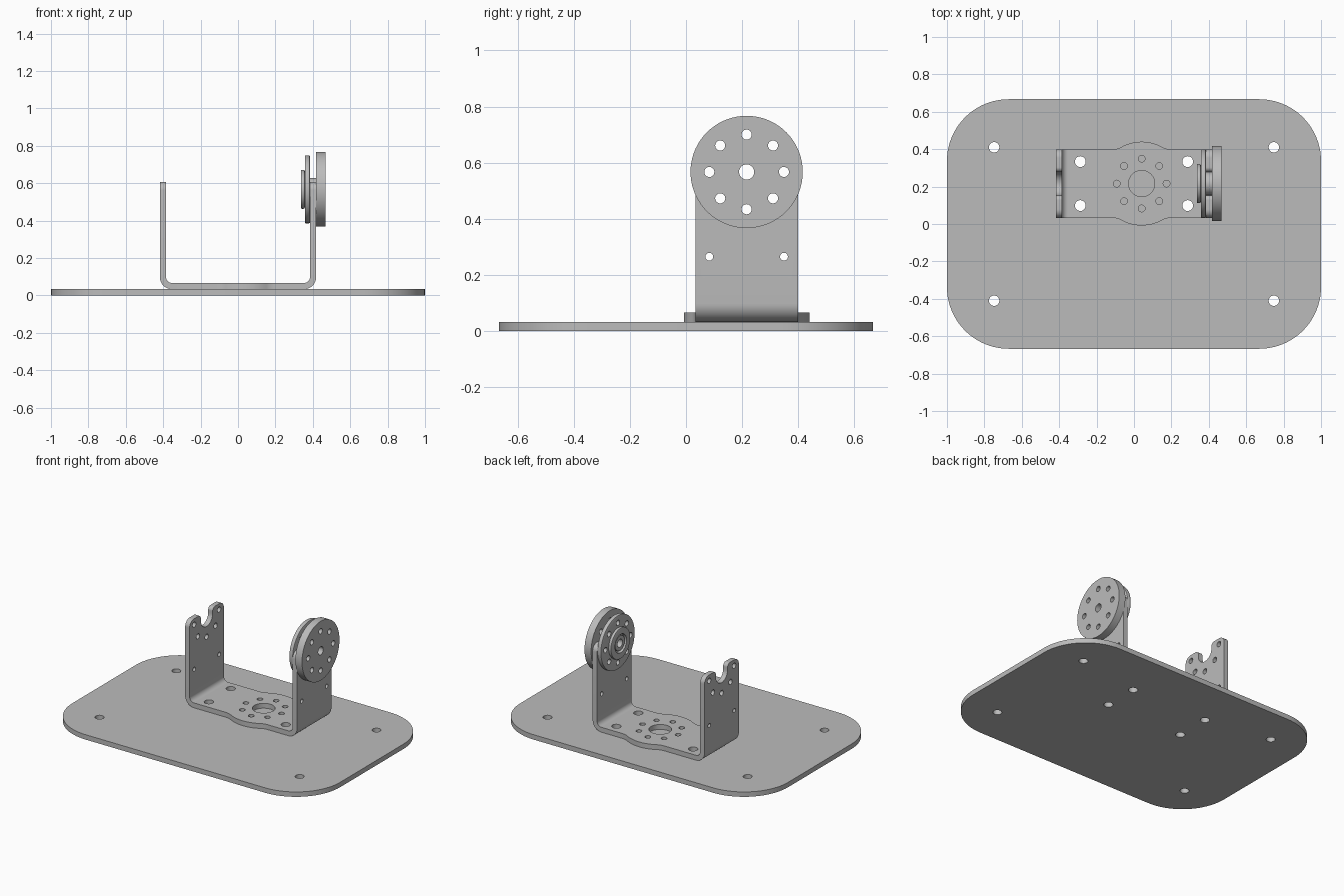
import bpy
import bmesh
from math import pi, cos, sin, sqrt, tan, atan2, radians
from mathutils import Matrix, Vector

cube = bpy.data.objects.get("Cube")
if cube:
    bpy.data.objects.remove(cube, do_unlink=True)

# Shared dimensions
T = 0.033                      # sheet thickness
CY, HALF_W = 0.216, 0.183      # bracket centre line and half width
AXIS_Z = 0.567                 # height of the pivot axis
HALF_L, BEND = 0.418, 0.065    # bracket half length and outer bend radius
TOP = 0.607
RING, SMALL = 0.133, 0.018     # bolt circle and its holes

XY = Matrix.Identity(4)
YZ = Matrix(((0, 0, 1, 0), (1, 0, 0, 0), (0, 1, 0, 0), (0, 0, 0, 1)))
XZ = Matrix(((1, 0, 0, 0), (0, 0, 1, 0), (0, 1, 0, 0), (0, 0, 0, 1)))

grey = bpy.data.materials.new("metal grey")
grey.use_nodes = True
grey.diffuse_color = (0.5, 0.5, 0.5, 1)
grey.node_tree.nodes["Principled BSDF"].inputs["Base Color"].default_value = (0.5, 0.5, 0.5, 1)


def arc(cx, cy, r, a0, a1, n):
    return [(cx + r * cos(a0 + (a1 - a0) * i / n), cy + r * sin(a0 + (a1 - a0) * i / n))
            for i in range(n + 1)]


def circle(cx, cy, r, n=24):
    return arc(cx, cy, r, 0, 2 * pi, n)[:-1]


def bolt_holes(cx, cy, r=SMALL, steps=range(8)):
    return [circle(cx + RING * cos(k * pi / 4), cy + RING * sin(k * pi / 4), r) for k in steps]


def rounded(corners, n=10):
    """Polygon from (x, y, radius) corners with each corner rounded off."""
    out = []
    for i, (x, y, r) in enumerate(corners):
        p = Vector((x, y))
        if r == 0:
            out.append((x, y))
            continue
        d0 = (Vector(corners[i - 1][:2]) - p).normalized()
        d1 = (Vector(corners[(i + 1) % len(corners)][:2]) - p).normalized()
        half = d0.angle(d1) / 2
        c = p + (d0 + d1).normalized() * (r / sin(half))
        s, e = p + d0 * (r / tan(half)) - c, p + d1 * (r / tan(half)) - c
        a0, a1 = atan2(s.y, s.x), atan2(e.y, e.x)
        sweep = (a1 - a0 + pi) % (2 * pi) - pi
        out += arc(c.x, c.y, r, a0, a0 + sweep, n)
    return out


def sheet(bm, outline, holes, w, thick, frame):
    """Flat sheet with holes, thickened along the third axis of the frame."""
    edges, verts = [], []
    for loop in [outline] + holes:
        clean = [p for i, p in enumerate(loop)
                 if (Vector(p) - Vector(loop[i - 1])).length > 1e-5]
        vs = [bm.verts.new(frame @ Vector((u, v, w))) for u, v in clean]
        edges += [bm.edges.new((vs[i - 1], vs[i])) for i in range(len(vs))]
        verts += vs
    axis = frame.to_3x3() @ Vector((0, 0, 1))
    fill = bmesh.ops.triangle_fill(bm, edges=edges, use_beauty=True, normal=axis)
    faces = [g for g in fill["geom"] if isinstance(g, bmesh.types.BMFace)]
    new = bmesh.ops.extrude_face_region(bm, geom=faces, use_keep_orig=True)["geom"]
    moved = [g for g in new if isinstance(g, bmesh.types.BMVert)]
    bmesh.ops.translate(bm, verts=moved, vec=axis * thick)


def finish(bm, name):
    bmesh.ops.recalc_face_normals(bm, faces=bm.faces[:])
    mesh = bpy.data.meshes.new(name)
    bm.to_mesh(mesh)
    bm.free()
    mesh.materials.append(grey)
    ob = bpy.data.objects.new(name, mesh)
    bpy.context.collection.objects.link(ob)
    bpy.ops.object.select_all(action='DESELECT')
    ob.select_set(True)
    bpy.context.view_layer.objects.active = ob
    bpy.ops.object.shade_smooth_by_angle(angle=radians(30))
    return ob


def disc(name, r, hole, x0, x1, bolts=False, bevel=0):
    """Round part on the pivot axis, running from x0 to x1."""
    bm = bmesh.new()
    holes = [circle(CY, AXIS_Z, hole, 32)]
    if bolts:
        holes += bolt_holes(CY, AXIS_Z)
    sheet(bm, circle(CY, AXIS_Z, r, 72), holes, x0, x1 - x0, YZ)
    if bevel:
        bmesh.ops.recalc_face_normals(bm, faces=bm.faces[:])

        def on_rim(v):
            return abs(Vector((v.co.y - CY, v.co.z - AXIS_Z)).length - r) < 1e-4
        rim = [e for e in bm.edges if all(map(on_rim, e.verts))
               and abs(e.verts[0].co.x - e.verts[1].co.x) < 1e-5]
        bmesh.ops.bevel(bm, geom=rim, offset=bevel, segments=2, profile=0.5, affect='EDGES')
    return finish(bm, name)


# Base plate
mount_holes = [circle(sx * 0.287, CY + sy * 0.1175, 0.029) for sx in (-1, 1) for sy in (-1, 1)]
corner_holes = [circle(sx * 0.748, sy * 0.41, 0.028) for sx in (-1, 1) for sy in (-1, 1)]
bm = bmesh.new()
plate = [(sx * 1.0, sy * 0.667, 0.33) for sx, sy in ((-1, -1), (1, -1), (1, 1), (-1, 1))]
sheet(bm, rounded(plate, 20), mount_holes + corner_holes, 0, T, XY)
finish(bm, "base_plate")

# Bracket floor, widened by a round boss blended into the straight sides
bm = bmesh.new()
bx, boss_r, blend = 0.041, 0.224, 0.1
dx = sqrt((boss_r + blend) ** 2 - (HALF_W + blend) ** 2)
a = atan2(HALF_W + blend, dx)
side = (arc(dx, HALF_W + blend, blend, -pi / 2, a - pi, 8)
        + arc(0, 0, boss_r, a, pi - a, 24)
        + arc(-dx, HALF_W + blend, blend, -a, -pi / 2, 8))
flat = HALF_L - BEND
floor = [(flat, CY - HALF_W), (flat, CY + HALF_W)]
floor += [(bx + x, CY + y) for x, y in side]
floor += [(-flat, CY + HALF_W), (-flat, CY - HALF_W)]
floor += [(bx - x, CY - y) for x, y in side]
sheet(bm, floor, mount_holes + [circle(bx, CY, 0.07, 40)] + bolt_holes(bx, CY), T, T, XY)

# Bracket walls with a notch in the top, and the bends that join them to the floor
notch, z_bend = 0.0625, T + BEND
wall = [(CY - HALF_W, z_bend, 0), (CY + HALF_W, z_bend, 0),
        (CY + HALF_W, TOP, 0.045), (CY + notch, TOP, 0.025),
        (CY + notch, AXIS_Z - notch, notch - 0.0005), (CY - notch, AXIS_Z - notch, notch - 0.0005),
        (CY - notch, TOP, 0.025), (CY - HALF_W, TOP, 0.045)]
wall_holes = bolt_holes(CY, AXIS_Z, SMALL, range(4, 9))
wall_holes += [circle(CY + s * RING, 0.265, 0.014) for s in (-1, 1)]
for s in (-1, 1):
    sheet(bm, rounded(wall), wall_holes, s * HALF_L, -s * T, YZ)
    bend = arc(flat, z_bend, BEND, -pi / 2, 0, 10) + arc(flat, z_bend, BEND - T, 0, -pi / 2, 10)
    sheet(bm, [(s * x, z) for x, z in bend], [], CY - HALF_W, 2 * HALF_W, XZ)
bmesh.ops.remove_doubles(bm, verts=bm.verts[:], dist=1e-4)
# Drop the hidden caps inside the joints
caps = [f for f in bm.faces if all(len(e.link_faces) > 2 for e in f.edges)]
bmesh.ops.delete(bm, geom=caps, context='FACES')
finish(bm, "u_bracket")

# Pivot: outer wheel, hub in the notch, inner clamp disc and bearing rings
inner, outer = HALF_L - T, HALF_L
disc("outer_wheel", 0.2, 0.027, outer, 0.467, bolts=True)
disc("pivot_hub", 0.061, 0.027, inner, outer)
disc("inner_clamp_disc", 0.182, 0.027, 0.357, inner, bolts=True, bevel=0.006)
disc("bearing_ring", 0.104, 0.062, 0.336, 0.357, bevel=0.006)
disc("bearing_sleeve", 0.05, 0.027, 0.342, 0.357)
